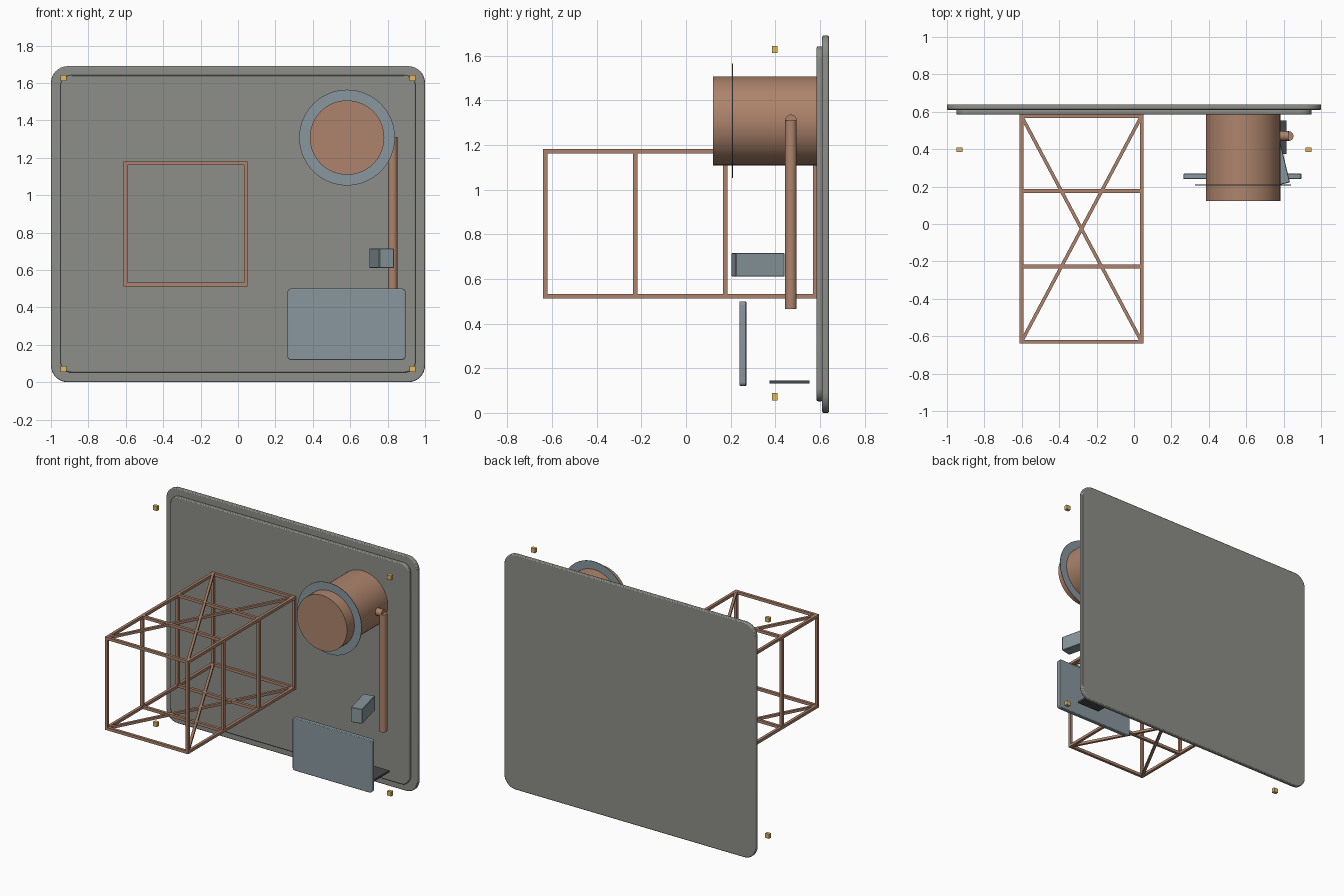
import bpy, bmesh, math
from mathutils import Vector, Matrix

if "Cube" in bpy.data.objects:
    bpy.data.objects.remove(bpy.data.objects["Cube"])


def material(name, rgb):
    m = bpy.data.materials.new(name)
    m.diffuse_color = (*rgb, 1)
    m.use_nodes = True
    m.node_tree.nodes["Principled BSDF"].inputs["Base Color"].default_value = m.diffuse_color
    return m


COPPER = material("copper", (0.42, 0.23, 0.15))
PLATE = material("warm_grey", (0.27, 0.27, 0.25))
STEEL = material("blue_grey", (0.25, 0.31, 0.34))
DARK = material("dark_grey", (0.06, 0.065, 0.07))
GOLD = material("gold", (0.75, 0.48, 0.12))


def finish(bm, name, mat, smooth=False):
    bmesh.ops.recalc_face_normals(bm, faces=bm.faces)
    me = bpy.data.meshes.new(name)
    bm.to_mesh(me)
    bm.free()
    ob = bpy.data.objects.new(name, me)
    bpy.context.collection.objects.link(ob)
    me.materials.append(mat)
    if smooth:
        bpy.ops.object.select_all(action='DESELECT')
        ob.select_set(True)
        bpy.context.view_layer.objects.active = ob
        bpy.ops.object.shade_smooth_by_angle(angle=math.radians(35))
    return ob


def bevel(ob, width, segments=2):
    b = ob.modifiers.new("bevel", 'BEVEL')
    b.width, b.segments = width, segments
    b.limit_method, b.angle_limit = 'ANGLE', math.radians(40)
    return ob


def box(name, centre, size, mat, turn=0):
    bm = bmesh.new()
    bmesh.ops.create_cube(bm, size=1, matrix=Matrix.Translation(centre)
                          @ Matrix.Rotation(turn, 4, 'Z') @ Matrix.Diagonal((*size, 1)))
    return finish(bm, name, mat)


def rounded_plate(name, x0, x1, z0, z1, y0, y1, r, edge, mat):
    """Upright plate with rounded corners and softened rims."""
    bm = bmesh.new()
    corners = [(x1 - r, z1 - r), (x0 + r, z1 - r), (x0 + r, z0 + r), (x1 - r, z0 + r)]
    verts = []
    for i, (cx, cz) in enumerate(corners):
        for k in range(9):
            a = math.pi / 2 * (i + k / 8)
            verts.append(bm.verts.new((cx + r * math.cos(a), y0, cz + r * math.sin(a))))
    face = bm.faces.new(verts)
    out = bmesh.ops.extrude_face_region(bm, geom=[face], use_keep_orig=True)
    bmesh.ops.translate(bm, vec=(0, y1 - y0, 0),
                        verts=[v for v in out["geom"] if isinstance(v, bmesh.types.BMVert)])
    return bevel(finish(bm, name, mat, True), edge)


def rod(name, a, b, r, mat, segments=32):
    a, b = Vector(a), Vector(b)
    bm = bmesh.new()
    bmesh.ops.create_cone(bm, cap_ends=True, segments=segments, radius1=r, radius2=r,
                          depth=(b - a).length,
                          matrix=Matrix.Translation((a + b) / 2)
                          @ (b - a).to_track_quat('Z', 'Y').to_matrix().to_4x4())
    return finish(bm, name, mat, True)


def add_bar(bm, a, b, t=0.02):
    """Square bar between two points."""
    a, b = Vector(a), Vector(b)
    bmesh.ops.create_cube(bm, size=1, matrix=Matrix.Translation((a + b) / 2)
                          @ (b - a).to_track_quat('Y', 'Z').to_matrix().to_4x4()
                          @ Matrix.Diagonal((t, (b - a).length, t, 1)))


# Back panel: outer plate and raised inner plate
rounded_plate("back_plate", -1, 1, 0, 1.69, 0.61, 0.64, 0.09, 0.006, PLATE)
rounded_plate("inner_plate", -0.95, 0.95, 0.052, 1.642, 0.585, 0.612, 0.06, 0.006, PLATE)

# Open bar frame: four rings, long rails, crossed diagonals on top and bottom
xl, xr, zb, zt, h = -0.602, 0.041, 0.522, 1.171, 0.01
ys = [-0.63, -0.227, 0.176, 0.578]
bm = bmesh.new()
for y in ys:
    for x in (xl, xr):
        add_bar(bm, (x, y, zb - h), (x, y, zt + h))
    for z in (zb, zt):
        add_bar(bm, (xl - h, y, z), (xr + h, y, z))
for z in (zb, zt):
    for x in (xl, xr):
        add_bar(bm, (x, ys[0] - h, z), (x, ys[-1] + h, z))
    add_bar(bm, (xl, ys[0], z), (xr, ys[-1], z), 0.018)
    add_bar(bm, (xr, ys[0], z), (xl, ys[-1], z), 0.018)
finish(bm, "bar_frame", COPPER)

# Drum and its thin flange ring
cx, cz = 0.583, 1.308
rod("drum", (cx, 0.122, cz), (cx, 0.59, cz), 0.199, COPPER, 64)
bm = bmesh.new()
rings = [[bm.verts.new((cx + r * math.cos(a), y, cz + r * math.sin(a)))
          for a in (math.tau * i / 64 for i in range(64))]
         for r, y in ((0.198, 0.206), (0.256, 0.206), (0.256, 0.210), (0.198, 0.210))]
for j in range(4):
    p, q = rings[j], rings[(j + 1) % 4]
    for i in range(64):
        k = (i + 1) % 64
        bm.faces.new((p[i], p[k], q[k], q[i]))
finish(bm, "drum_flange", STEEL, True)

# Drop pipe with a stub into the drum
rod("drop_pipe", (0.827, 0.47, 0.465), (0.827, 0.47, 1.31), 0.026, COPPER)
rod("pipe_stub", (0.76, 0.47, 1.31), (0.827, 0.47, 1.31), 0.026, COPPER)

# Turned block beside the pipe
bevel(box("side_block", (0.768, 0.323, 0.663), (0.081, 0.226, 0.106), STEEL,
          math.radians(13.5)), 0.003, 1)

# Lower front panel and small shelf behind it
rounded_plate("front_panel", 0.265, 0.895, 0.12, 0.5, 0.24, 0.27, 0.018, 0.004, STEEL)
box("shelf", (0.725, 0.464, 0.138), (0.182, 0.18, 0.014), DARK)

# Corner markers
for x, sx in ((-0.932, "left"), (0.932, "right")):
    for z, sz in ((0.072, "lower"), (1.627, "upper")):
        box(f"marker_{sz}_{sx}", (x, 0.398, z), (0.032, 0.024, 0.032), GOLD)
